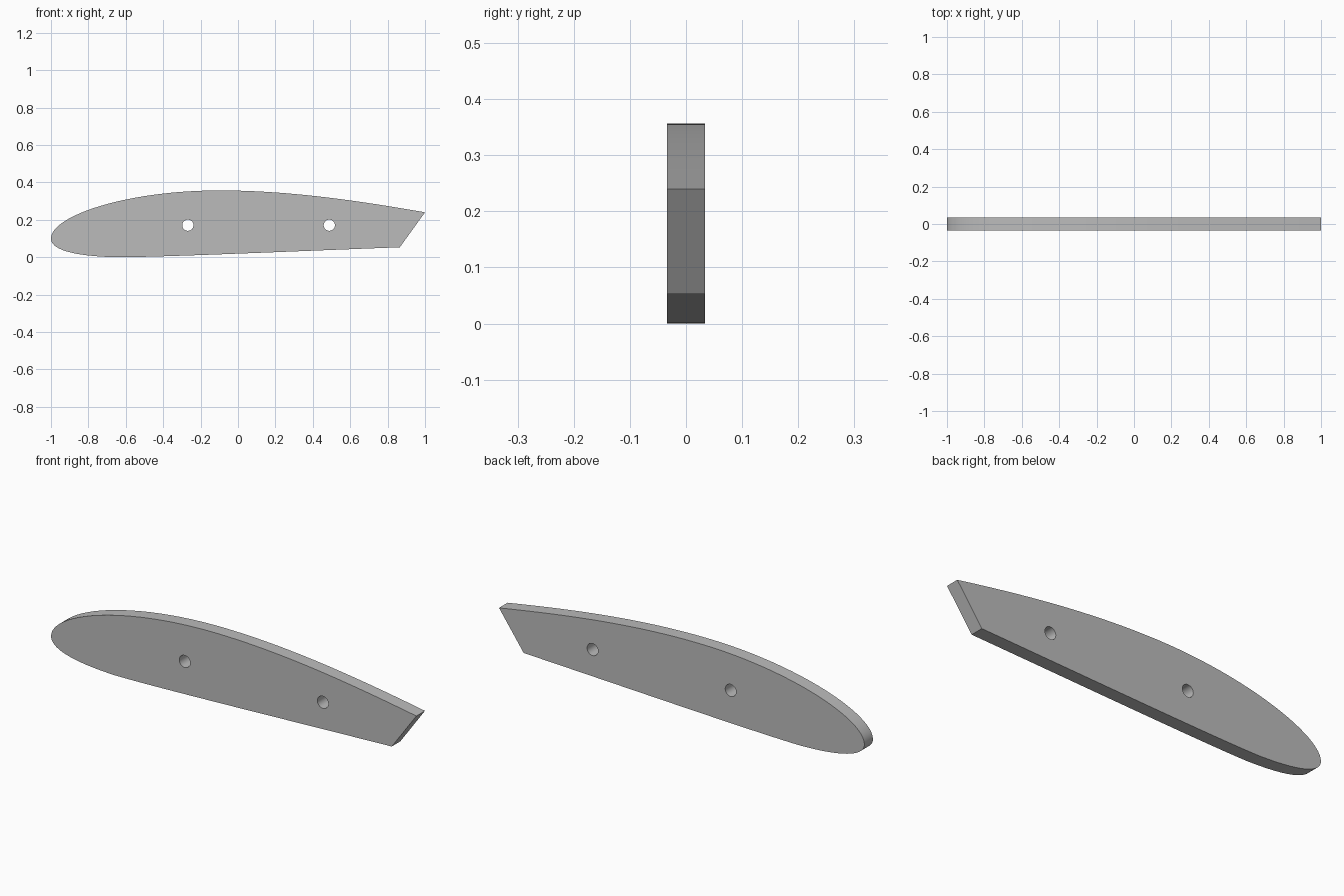
import bpy, bmesh, math
from mathutils import Vector
from mathutils.geometry import interpolate_bezier

cube = bpy.data.objects.get("Cube")
if cube:
    bpy.data.objects.remove(cube)

THICKNESS = 0.067
HOLE_RADIUS = 0.03
HOLE_CENTRES = [(-0.268, 0.171), (0.488, 0.171)]


def point(x, z):
    return Vector((x, -THICKNESS / 2, z))


def add_loop(bm, points):
    verts = [bm.verts.new(p) for p in points]
    return [bm.edges.new((v, verts[(i + 1) % len(verts)])) for i, v in enumerate(verts)]


# Outline: curved nose and back, straight slanted tail
nose, crown = (-1, 0.1), (-0.1, 0.357)
tip, heel, belly = (1, 0.24), (0.865, 0.053), (-0.65, 0)
segments = [
    (nose, (-1, 0.22), (-0.6, 0.357), crown),
    (crown, (0.25, 0.357), (0.6, 0.31), tip),
    (heel, (0.3, 0.032), (-0.4, 0), belly),
    (belly, (-0.86, 0.005), (-1, 0.035), nose),
]
outline = []
for seg in segments:
    curve = interpolate_bezier(*[point(*p) for p in seg], 25)
    if outline and (curve[0] - outline[-1]).length < 1e-5:
        curve = curve[1:]
    outline += curve
outline.pop()

# Plate face with two round holes
bm = bmesh.new()
edges = add_loop(bm, outline)
for cx, cz in HOLE_CENTRES:
    angles = [math.tau * i / 32 for i in range(32)]
    edges += add_loop(bm, [point(cx + HOLE_RADIUS * math.cos(a),
                                 cz + HOLE_RADIUS * math.sin(a)) for a in angles])
bmesh.ops.triangle_fill(bm, edges=edges, use_beauty=True, normal=(0, -1, 0))

# Extrude the face to full thickness
result = bmesh.ops.extrude_face_region(bm, geom=bm.faces[:], use_keep_orig=True)
moved = [g for g in result["geom"] if isinstance(g, bmesh.types.BMVert)]
bmesh.ops.translate(bm, verts=moved, vec=(0, THICKNESS, 0))
bmesh.ops.recalc_face_normals(bm, faces=bm.faces[:])

mesh = bpy.data.meshes.new("curved_plate")
bm.to_mesh(mesh)
bm.free()
plate = bpy.data.objects.new("curved_plate", mesh)
bpy.context.collection.objects.link(plate)

# Plain grey finish
grey = bpy.data.materials.new("plain_grey")
grey.use_nodes = True
colour = (0.5, 0.5, 0.5, 1)
grey.diffuse_color = colour
grey.node_tree.nodes["Principled BSDF"].inputs["Base Color"].default_value = colour
mesh.materials.append(grey)

bpy.ops.object.select_all(action="DESELECT")
plate.select_set(True)
bpy.context.view_layer.objects.active = plate
bpy.ops.object.shade_smooth_by_angle(angle=math.radians(30))
